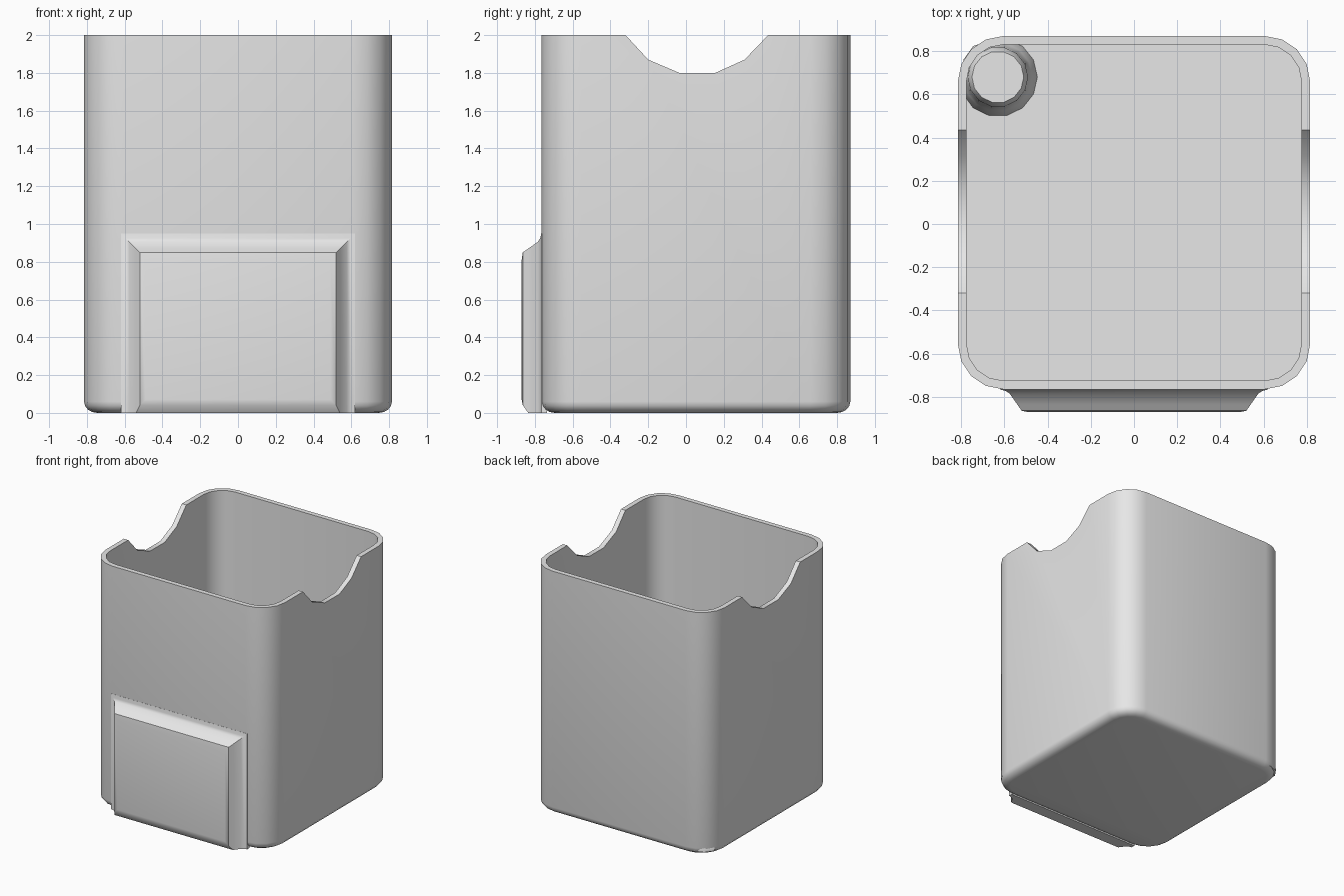
import bpy, bmesh, math

cube = bpy.data.objects.get("Cube")
if cube:
    bpy.data.objects.remove(cube, do_unlink=True)

grey = bpy.data.materials.new("plain grey")
grey.use_nodes = True
grey.diffuse_color = (0.8, 0.8, 0.8, 1)
grey.node_tree.nodes["Principled BSDF"].inputs["Base Color"].default_value = (0.8, 0.8, 0.8, 1)


def loft(name, rings):
    """Skin closed rings of equal length and cap both ends."""
    bm = bmesh.new()
    loops = [[bm.verts.new(p) for p in ring] for ring in rings]
    for a, b in zip(loops, loops[1:]):
        for i in range(len(a)):
            j = (i + 1) % len(a)
            bm.faces.new((a[i], a[j], b[j], b[i]))
    bm.faces.new(loops[0])
    bm.faces.new(loops[-1])
    bmesh.ops.recalc_face_normals(bm, faces=bm.faces)
    mesh = bpy.data.meshes.new(name)
    bm.to_mesh(mesh)
    bm.free()
    mesh.materials.append(grey)
    obj = bpy.data.objects.new(name, mesh)
    bpy.context.collection.objects.link(obj)
    return obj


def activate(obj):
    bpy.ops.object.select_all(action='DESELECT')
    obj.select_set(True)
    bpy.context.view_layer.objects.active = obj


def smooth(obj):
    activate(obj)
    bpy.ops.object.shade_smooth_by_angle(angle=math.radians(32))


HALF_X, HALF_Y, MID_Y, CORNER, STEPS = 0.815, 0.8175, 0.0525, 0.21, 4


def rounded_ring(inset, z):
    r = CORNER - inset
    ring = []
    for k, (sx, sy) in enumerate([(1, 1), (-1, 1), (-1, -1), (1, -1)]):
        for s in range(STEPS + 1):
            a = (k + s / STEPS) * math.pi / 2
            ring.append((sx * (HALF_X - CORNER) + r * math.cos(a),
                         MID_Y + sy * (HALF_Y - CORNER) + r * math.sin(a), z))
    return ring


# Open container with rounded bottom edge, wall and floor
WALL, FLOOR = 0.04, 0.05
rings = []
for s in range(5):
    a = s / 4 * math.pi / 2
    rings.append(rounded_ring(0.07 * (1 - math.sin(a)), 0.06 * (1 - math.cos(a))))
rings += [rounded_ring(0, 2), rounded_ring(WALL, 2), rounded_ring(WALL, FLOOR)]
container = loft("container", rings)

# Scooped notch through both side walls
notch = [(-0.345, 2.03), (-0.32, 2.0), (-0.2, 1.87), (-0.035, 1.8),
         (0.155, 1.8), (0.31, 1.87), (0.435, 2.0), (0.46, 2.03)]
cutter = loft("notch_cutter", [[(x, y, z) for y, z in notch] for x in (-1, 1)])
cutter.hide_render = True
activate(container)
mod = container.modifiers.new("notches", 'BOOLEAN')
mod.operation, mod.solver, mod.object = 'DIFFERENCE', 'EXACT', cutter
bpy.ops.object.modifier_apply(modifier=mod.name)
bpy.data.objects.remove(cutter, do_unlink=True)
smooth(container)

# Raised front panel: (depth, half width, top, bottom)
panel = [(-0.735, 0.62, 0.95, 0), (-0.766, 0.62, 0.95, 0), (-0.772, 0.595, 0.925, 0),
         (-0.785, 0.575, 0.905, 0), (-0.835, 0.54, 0.87, 0),
         (-0.864, 0.52, 0.85, 0.04), (-0.87, 0.49, 0.81, 0.07)]
smooth(loft("front_panel", [[(-w, y, lo), (w, y, lo), (w, y, hi), (-w, y, hi)]
                            for y, w, hi, lo in panel]))

# Round post in the back corner, flared at the foot
post = [(0.147, 0.03), (0.183, FLOOR), (0.16, 0.09), (0.145, 0.15), (0.14, 0.36), (0.12, 0.4)]
post[0] = (0.183, 0.03)
SIDES = 14
smooth(loft("corner_post", [[(max(-0.63 + r * math.cos(2 * math.pi * i / SIDES), -0.79),
                              min(0.68 + r * math.sin(2 * math.pi * i / SIDES), 0.85), z)
                             for i in range(SIDES)] for r, z in post]))
